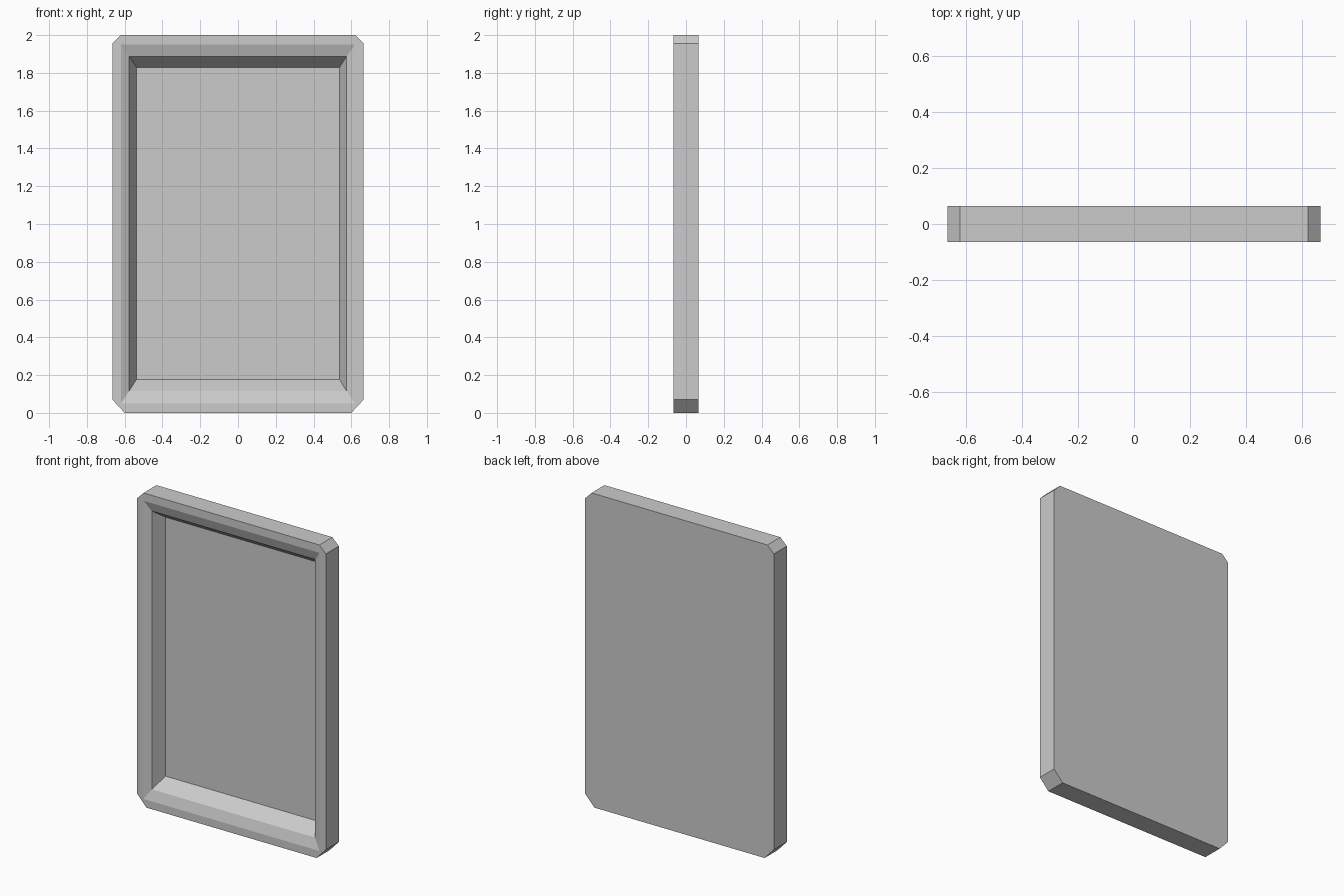
import bpy
import bmesh

if "Cube" in bpy.data.objects:
    bpy.data.objects.remove(bpy.data.objects["Cube"])

Y_FRONT, Y_LIP, Y_FLOOR, Y_BACK = -0.065, -0.044, 0.038, 0.065

bm = bmesh.new()


def ring(points, y):
    return [bm.verts.new((x, y, z)) for x, z in points]


def rect(x0, x1, z0, z1):
    return [(x0, z0), (x1, z0), (x1, z1), (x0, z1)]


def bridge(a, b):
    n = len(a)
    for i in range(n):
        j = (i + 1) % n
        bm.faces.new((a[i], a[j], b[j], b[i]))


# Outer outline with clipped corners, larger at the bottom
outline = [(-0.60, 0), (0.60, 0), (0.665, 0.07), (0.665, 1.955),
           (0.62, 2), (-0.62, 2), (-0.665, 1.955), (-0.665, 0.07)]
front = ring(outline, Y_FRONT)
back = ring(outline, Y_BACK)
bridge(front, back)
bm.faces.new(back)

# Recess rings: flat rim edge, shallow lip, panel floor
rim = ring(rect(-0.62, 0.62, 0.05, 1.95), Y_FRONT)
lip = ring(rect(-0.577, 0.575, 0.115, 1.888), Y_LIP)
floor = ring(rect(-0.537, 0.537, 0.178, 1.828), Y_FLOOR)
bridge(rim, lip)
bridge(lip, floor)
bm.faces.new(floor)

# Flat front rim: a quad per side and a triangle per clipped corner
for i in range(4):
    j = (i + 1) % 4
    a, b, c = front[2 * i], front[2 * i + 1], front[(2 * i + 2) % 8]
    bm.faces.new((a, b, rim[j], rim[i]))
    bm.faces.new((b, c, rim[j]))

bmesh.ops.recalc_face_normals(bm, faces=bm.faces)
mesh = bpy.data.meshes.new("framed_panel")
bm.to_mesh(mesh)
bm.free()
bpy.context.collection.objects.link(bpy.data.objects.new("framed_panel", mesh))
